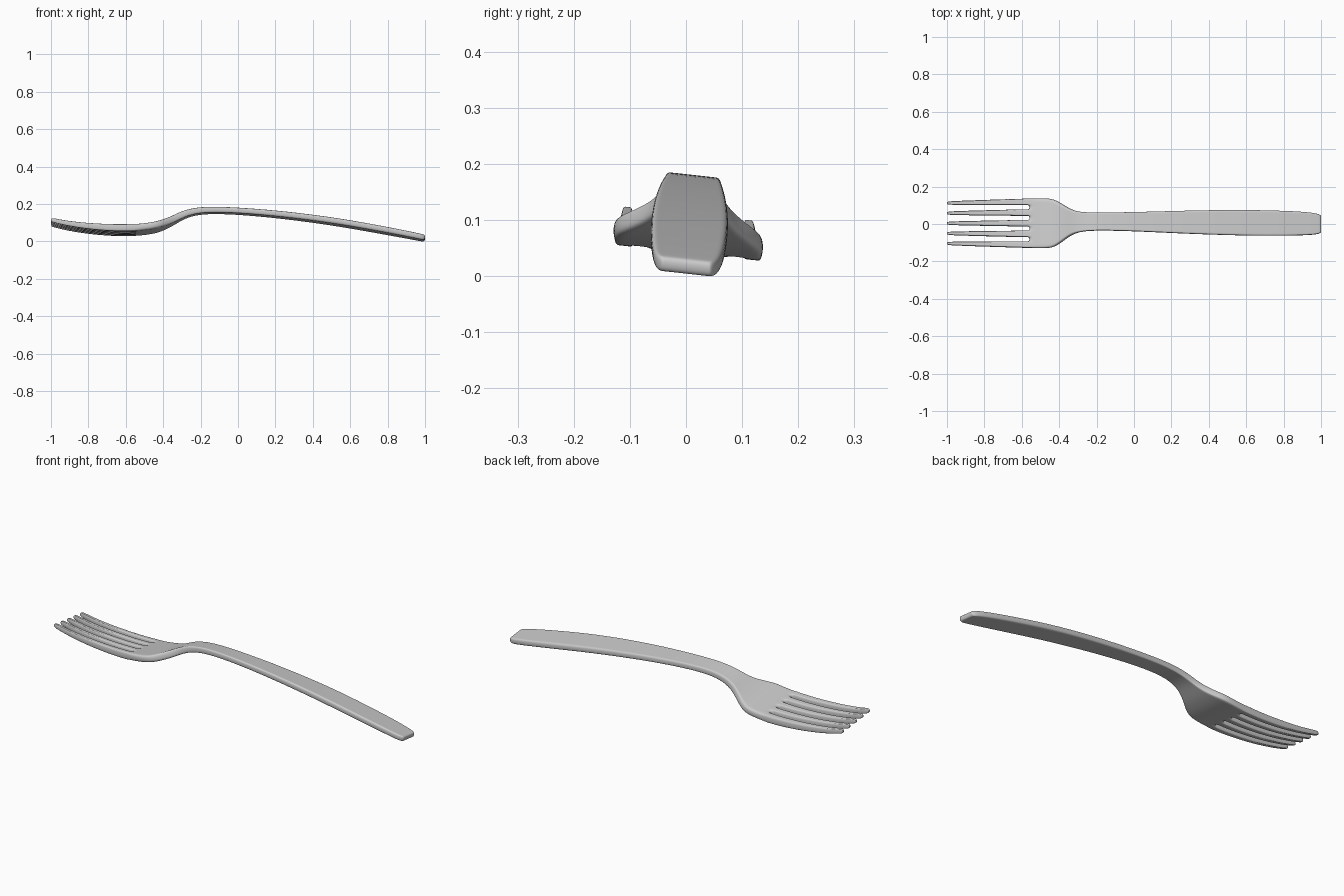
import bpy, bmesh
from mathutils import Vector

if "Cube" in bpy.data.objects:
    bpy.data.objects.remove(bpy.data.objects["Cube"])

ROLL = -0.11          # slight sideways lean of the whole fork
ROOT = -0.56          # x where the tines join the head

# Centreline height and thickness along the length: x, z, thickness
SPINE = [(-1, .106, .022), (-.9, .084, .027), (-.75, .067, .034), (-.6, .062, .037),
         (-.45, .075, .037), (-.35, .112, .037), (-.3, .142, .035), (-.23, .164, .032),
         (-.15, .170, .030), (0, .166, .029), (.4, .126, .031), (.8, .058, .031), (1, .018, .029)]
# Head and handle outline: x, half width, y centre
OUTLINE = [(-.56, .132, .004), (-.53, .133, .004), (-.48, .134, .004), (-.435, .131, .004),
           (-.40, .112, .005), (-.36, .083, .008), (-.32, .060, .010), (-.27, .051, .012),
           (-.2, .048, .013), (-.1, .049, .013), (.05, .053, .012), (.25, .061, .010),
           (.5, .068, .008), (.7, .069, .005), (.88, .065, .003), (.96, .059, .001),
           (.988, .053, 0), (1, .044, 0)]
TINE_X = [-1, -.985, -.94, -.86, -.76, -.66, -.59, -.57]


def spine(x):
    """Smooth (Hermite) lookup of height and thickness."""
    n = len(SPINE)
    i = max(0, min(n - 2, sum(p[0] <= x for p in SPINE) - 1))
    a, b = SPINE[i], SPINE[i + 1]
    p, q = SPINE[max(i - 1, 0)], SPINE[min(i + 2, n - 1)]
    h = b[0] - a[0]
    t = (x - a[0]) / h
    out = []
    for k in (1, 2):
        m0 = (b[k] - p[k]) / (b[0] - p[0]) * h
        m1 = (q[k] - a[k]) / (q[0] - a[0]) * h
        out.append((2*t**3 - 3*t*t + 1) * a[k] + (t**3 - 2*t*t + t) * m0
                   + (3*t*t - 2*t**3) * b[k] + (t**3 - t*t) * m1)
    return out


def tine_columns(spacing, half):
    return [(k - 2) * spacing + s * half for k in range(5) for s in (-1, -.5, .5, 1)]


# Rows of y positions from tine tips to handle end
rows = []
for x in TINE_X:
    f = min(1, (x + 1) / .42)
    half = .0085 + .0095 * f ** .7
    if x == -1:
        half = .006
    rows.append((x, [y + .004 for y in tine_columns(.054 + .003 * f, half)]))
base = tine_columns(.057, .018)
for x, w, c in OUTLINE:
    blend = max(0, min(1, (x + .5) / .2))     # even columns out along the handle
    rows.append((x, [c + w * ((1 - blend) * y / .132 + blend * (j / 9.5 - 1))
                     for j, y in enumerate(base)]))

# Fork cage: top and bottom sheets joined by walls
bm = bmesh.new()
top, under = [], {}
for x, ys in rows:
    z, th = spine(x)
    slope = (spine(x + .004)[0] - spine(x - .004)[0]) / .008
    normal = Vector((-slope, 0, 1)).normalized()
    line = []
    for j, y in enumerate(ys):
        t = th * (.72 if j in (0, 19) and x > ROOT else 1) / 2
        mid = Vector((x, y, z + ROLL * y))
        if x in (-1, 1):
            t *= .85
        v = bm.verts.new(mid + normal * t)
        under[v] = bm.verts.new(mid - normal * t)
        line.append(v)
    top.append(line)
sheet = []
for i in range(len(rows) - 1):
    for j in range(19):
        if j % 4 == 3 and rows[i][0] < ROOT:
            continue                          # open slot between tines
        sheet.append(bm.faces.new((top[i][j], top[i+1][j], top[i+1][j+1], top[i][j+1])))
rim = [e for e in bm.edges if len(e.link_faces) == 1]
for f in sheet:
    bm.faces.new([under[v] for v in reversed(f.verts)])
for e in rim:
    a, b = e.verts
    bm.faces.new((a, b, under[b], under[a]))
bmesh.ops.recalc_face_normals(bm, faces=bm.faces)

mesh = bpy.data.meshes.new("fork")
bm.to_mesh(mesh)
bm.free()
for p in mesh.polygons:
    p.use_smooth = True
fork = bpy.data.objects.new("fork", mesh)
bpy.context.collection.objects.link(fork)
sub = fork.modifiers.new("smooth", 'SUBSURF')
sub.levels = sub.render_levels = 2

# Rest the finished surface on the ground
bpy.context.view_layer.update()
done = fork.evaluated_get(bpy.context.evaluated_depsgraph_get())
low = min(v.co.z for v in done.data.vertices)
fork.location.z = -low
